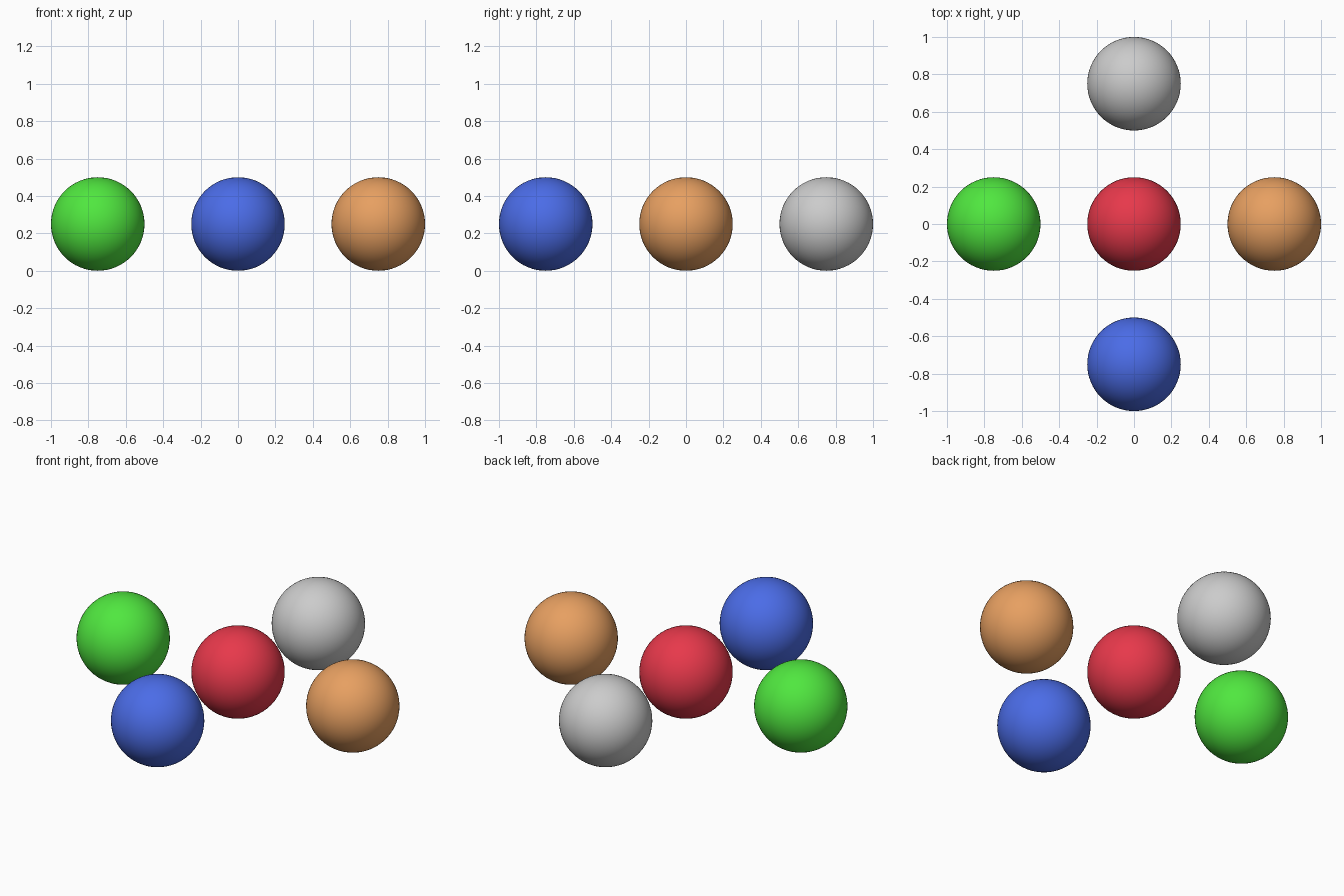
import bpy

if "Cube" in bpy.data.objects:
    bpy.data.objects.remove(bpy.data.objects["Cube"])

RADIUS = 0.25
SPACING = 0.75

# name: (grid position in x and y, colour or None for grey)
BALLS = {
    "centre_ball": ((0, 0), (0.8, 0.04, 0.07)),
    "left_ball": ((-1, 0), (0.08, 0.8, 0.05)),
    "right_ball": ((1, 0), (0.8, 0.35, 0.12)),
    "front_ball": ((0, -1), (0.07, 0.15, 0.8)),
    "back_ball": ((0, 1), None),
}


def add_ball(name, cell, colour):
    bpy.ops.mesh.primitive_uv_sphere_add(
        segments=64, ring_count=32, radius=RADIUS,
        location=(cell[0] * SPACING, cell[1] * SPACING, RADIUS))
    ball = bpy.context.object
    ball.name = name
    bpy.ops.object.shade_smooth()
    if colour:
        material = bpy.data.materials.new(name + "_colour")
        material.diffuse_color = (*colour, 1)
        material.use_nodes = True
        material.node_tree.nodes["Principled BSDF"].inputs["Base Color"].default_value = material.diffuse_color
        ball.data.materials.append(material)


# Five equal balls resting in a plus-shaped layout
for name, (cell, colour) in BALLS.items():
    add_ball(name, cell, colour)
